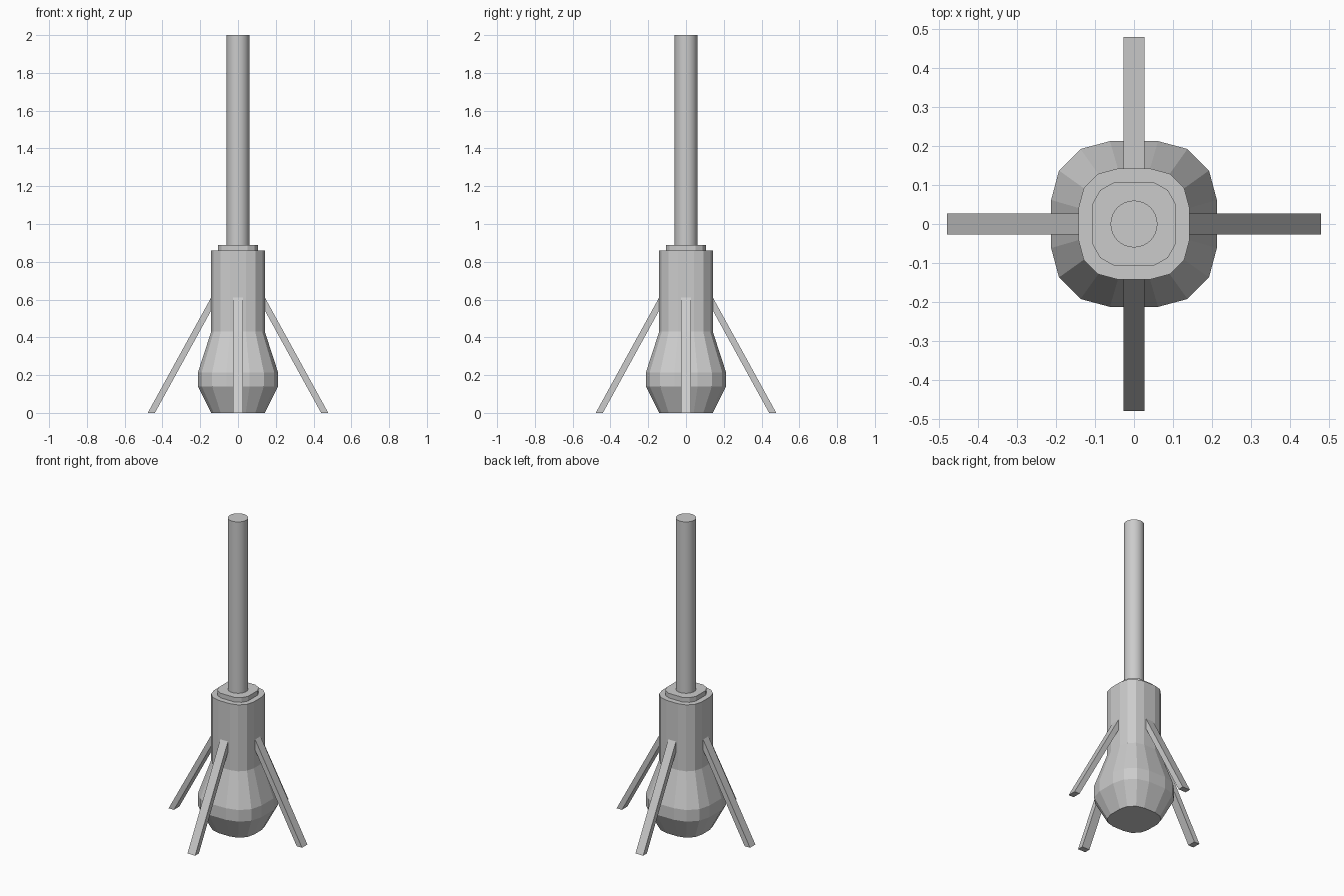
import bpy
import math
from mathutils import Matrix

cube = bpy.data.objects.get("Cube")
if cube:
    bpy.data.objects.remove(cube, do_unlink=True)

GREY = (0.6, 0.6, 0.6, 1.0)
grey = bpy.data.materials.new("grey")
grey.use_nodes = True
grey.diffuse_color = GREY
grey.node_tree.nodes["Principled BSDF"].inputs["Base Color"].default_value = GREY


def add_mesh(name, verts, faces):
    mesh = bpy.data.meshes.new(name)
    mesh.from_pydata(verts, [], faces)
    mesh.materials.append(grey)
    obj = bpy.data.objects.new(name, mesh)
    bpy.context.collection.objects.link(obj)
    return obj


def loft(name, quarter, profile):
    """Stack a four-way symmetric section along (scale, height) pairs."""
    ring = []
    for k in range(4):
        for x, y in quarter:
            c, s = round(math.cos(k * math.pi / 2)), round(math.sin(k * math.pi / 2))
            ring.append((c * x - s * y, s * x + c * y))
    n = len(ring)
    verts = [(x * r, y * r, z) for r, z in profile for x, y in ring]
    faces = [(b + i, b + (i + 1) % n, b + n + (i + 1) % n, b + n + i)
             for b in range(0, n * (len(profile) - 1), n) for i in range(n)]
    faces.append(tuple(reversed(range(n))))
    faces.append(tuple(range(len(verts) - n, len(verts))))
    return add_mesh(name, verts, faces)


# Faceted bulbous body with a rounded square section
body_section = [(1, 0.29), (0.905, 0.645), (0.645, 0.905), (0.29, 1)]
loft("body", body_section,
     [(0.142, 0), (0.212, 0.14), (0.212, 0.215), (0.142, 0.43), (0.142, 0.86)])

# Thin collar on top of the body
collar_section = [(1, 0.47), (0.81, 0.81), (0.47, 1)]
loft("collar", collar_section, [(0.107, 0.86), (0.107, 0.89)])

# Tall round pole
bpy.ops.mesh.primitive_cylinder_add(vertices=32, radius=0.06, depth=1.12,
                                    location=(0, 0, 1.44))
pole = bpy.context.object
pole.name = "pole"
pole.data.materials.append(grey)
bpy.ops.object.shade_smooth_by_angle(angle=math.radians(40))

# Four slanted legs, cut level at the ground
leg_profile = [(0.44, 0), (0.478, 0), (0.13, 0.633), (0.13, 0.564)]
leg_verts = [(x, y, z) for y in (-0.0275, 0.0275) for x, z in leg_profile]
leg_faces = [(0, 1, 2, 3), (7, 6, 5, 4)]
leg_faces += [(i, i + 4, (i + 1) % 4 + 4, (i + 1) % 4) for i in range(4)]
for k, side in enumerate(("left", "back", "right", "front")):
    leg = add_mesh(side + "_leg", leg_verts, leg_faces)
    leg.data.transform(Matrix.Rotation(k * math.pi / 2, 4, "Z"))
